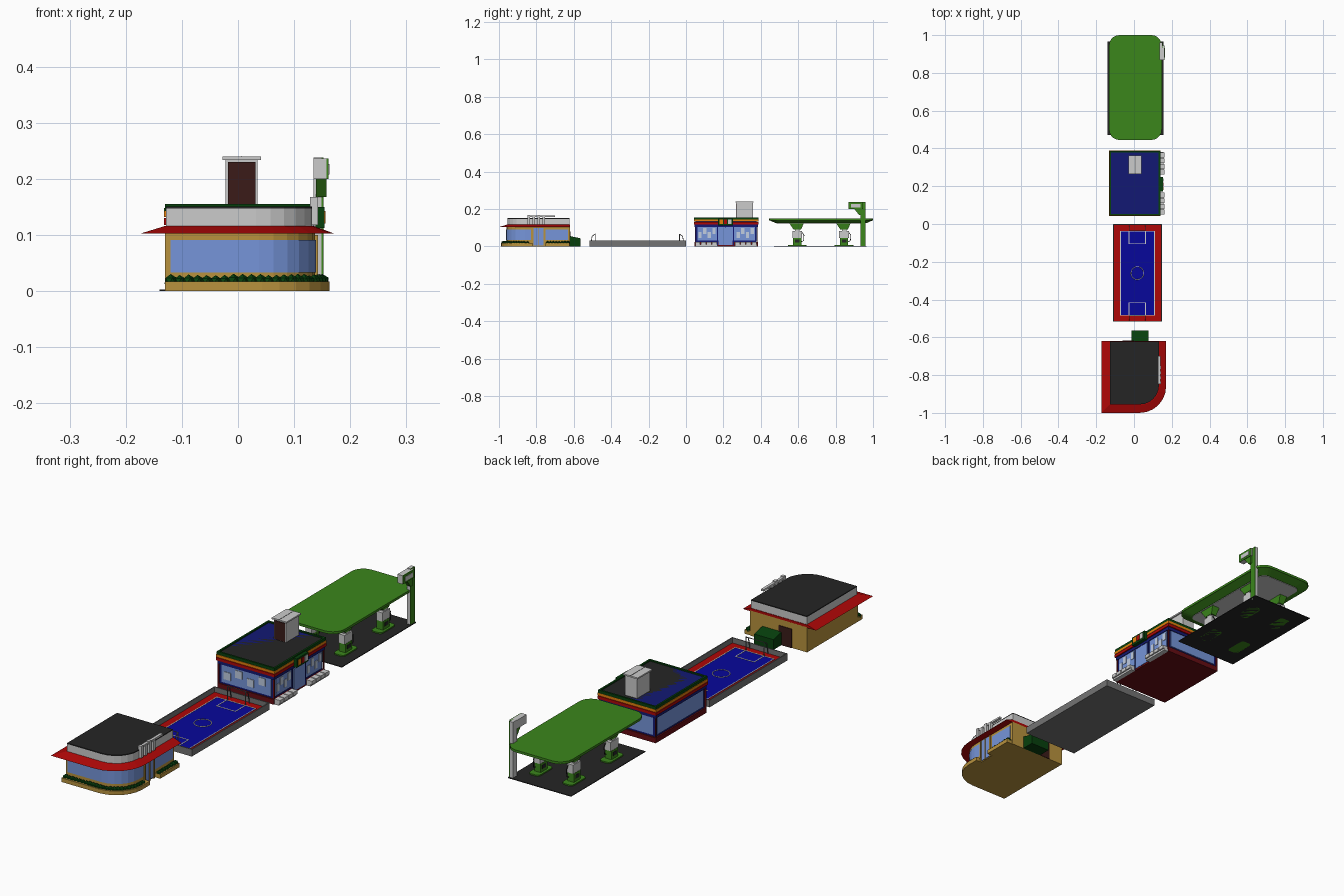
import bpy, bmesh, math, random
from mathutils import Matrix

if "Cube" in bpy.data.objects:
    bpy.data.objects.remove(bpy.data.objects["Cube"])
random.seed(4)

def mat(name, r, g, b):
    m = bpy.data.materials.new(name)
    m.diffuse_color = (r ** 2.2, g ** 2.2, b ** 2.2, 1)
    m.use_nodes = True
    m.node_tree.nodes["Principled BSDF"].inputs["Base Color"].default_value = m.diffuse_color
    return m

RED, BLUE = mat("red", .68, .06, .06), mat("court_blue", .06, .06, .6)
GLASS, TAN = mat("glass", .46, .58, .85), mat("tan", .72, .57, .25)
GREEN, DARK = mat("green", .24, .52, .13), mat("charcoal", .16, .16, .16)
DGREEN, BROWN = mat("dark_green", .06, .26, .08), mat("brown", .24, .13, .12)
ORANGE, MAROON = mat("orange", .9, .5, .08), mat("maroon", .4, .08, .1)
NAVY, STEEL = mat("navy", .1, .12, .45), mat("steel", .45, .45, .45)
POSTER = mat("poster", .75, .8, .88)

def finish(name, bm, m=None):
    bmesh.ops.recalc_face_normals(bm, faces=bm.faces)
    me = bpy.data.meshes.new(name)
    bm.to_mesh(me)
    bm.free()
    ob = bpy.data.objects.new(name, me)
    bpy.context.collection.objects.link(ob)
    if m:
        me.materials.append(m)
    return ob

def add_loft(bm, low, high, z0, z1):
    a = [bm.verts.new((x, y, z0)) for x, y in low]
    b = [bm.verts.new((x, y, z1)) for x, y in high]
    bm.faces.new(a)
    bm.faces.new(b)
    for i in range(len(a)):
        j = (i + 1) % len(a)
        bm.faces.new((a[i], a[j], b[j], b[i]))

def loft(name, low, high, z0, z1, m=None):
    bm = bmesh.new()
    add_loft(bm, low, high, z0, z1)
    return finish(name, bm, m)

def outline(x0, x1, y0, y1, radii=(0, 0, 0, 0), n=6):
    pts = []
    for i, (cx, cy, r) in enumerate(zip((x0, x1, x1, x0), (y0, y0, y1, y1), radii)):
        sx, sy = (1 if cx == x0 else -1), (1 if cy == y0 else -1)
        for k in range(n + 1 if r else 1):
            a = math.pi + i * math.pi / 2 + k * math.pi / 2 / n
            pts.append((cx + sx * r + r * math.cos(a), cy + sy * r + r * math.sin(a)) if r else (cx, cy))
    return pts

def box(name, x0, x1, y0, y1, z0, z1, m=None):
    o = outline(x0, x1, y0, y1)
    return loft(name, o, o, z0, z1, m)

def frame(name, x0, x1, y0, y1, t, z0, z1, m=None):
    bm = bmesh.new()
    for b in ((x0, x1, y0, y0 + t), (x0, x1, y1 - t, y1),
              (x0, x0 + t, y0 + t, y1 - t), (x1 - t, x1, y0 + t, y1 - t)):
        add_loft(bm, outline(*b), outline(*b), z0, z1)
    return finish(name, bm, m)

def pipes(name, lines, r, m=None):
    cu = bpy.data.curves.new(name, 'CURVE')
    cu.dimensions, cu.bevel_depth, cu.bevel_resolution = '3D', r, 1
    for line in lines:
        s = cu.splines.new('POLY')
        s.points.add(len(line) - 1)
        for p, c in zip(s.points, line):
            p.co = (*c, 1)
    ob = bpy.data.objects.new(name, cu)
    bpy.context.collection.objects.link(ob)
    if m:
        cu.materials.append(m)

# ---- Diner: one rounded front-right corner ----
def diner(x0, x1, y0, y1, r):
    return outline(x0, x1, y0, y1, (0, r, 0, 0))

wall = diner(-.13, .137, -.96, -.62, .10)
loft("diner_wall", wall, wall, 0, .106, TAN)
loft("diner_awning", diner(-.172, .17, -1, -.62, .14), diner(-.13, .135, -.957, -.62, .1), .103, .116, RED)
par = diner(-.128, .132, -.955, -.622, .1)
loft("diner_parapet", par, par, .116, .147)
loft("diner_roof", par, par, .147, .151, DARK)
bed = diner(-.13, .163, -.99, -.82, .12)
loft("front_planter", bed, bed, 0, .017, TAN)
box("side_planter", .13, .163, -.75, -.622, 0, .017, TAN)

# Wrapped corner window
path = [(-.12, -.962)] + diner(-.13, .139, -.962, -.62, .102)[1:8] + [(.139, -.828)]
bm = bmesh.new()
cols = [[bm.verts.new((x, y, z)) for z in (.033, .091)] for x, y in path]
for a, b in zip(cols, cols[1:]):
    bm.faces.new((a[0], b[0], b[1], a[1]))
finish("wrapped_window", bm, GLASS)
box("side_window", .136, .139, -.75, -.632, .033, .091, GLASS)
box("diner_door", .136, .14, -.815, -.762, .004, .098, GLASS)
for y in (-.82, -.79, -.76):
    box("diner_door_post", .136, .143, y - .002, y + .002, 0, .1, TAN)
box("back_door", -.06, 0, -.622, -.617, 0, .08, BROWN)

# Bushes in the planters
bm = bmesh.new()
rail = [(-.12, -.975)] + diner(-.13, .15, -.976, -.83, .11)[1:]
rail = rail[:9]
spots = [(.15, -.74 + .0155 * i) for i in range(8)]
for (ax, ay), (bx, by) in zip(rail, rail[1:]):
    n = max(1, round(math.hypot(bx - ax, by - ay) / .016))
    spots += [(ax + (bx - ax) * i / n, ay + (by - ay) * i / n) for i in range(n)]
for x, y in spots:
    r = random.uniform(.010, .013)
    bmesh.ops.create_icosphere(bm, subdivisions=1, radius=r, matrix=Matrix.Translation((x, y, .018)))
finish("bushes", bm, DGREEN)

# Roof sign made of plain bars, and waste bin
for i in range(4):
    box("roof_sign_bar", .128, .143, -.848 + i * .027, -.834 + i * .027, .118, .168 - .006 * (i % 2))
box("roof_sign_rail", .128, .14, -.848, -.70, .157, .165)
bin_ob = box("waste_bin", -.012, .078, -.62, -.565, 0, .055, DGREEN)
for v in bin_ob.data.vertices:
    if v.co.y > -.6 and v.co.z > 0:
        v.co.z = .043

# ---- Sports court ----
box("court_slab", -.11, .147, -.517, 0, 0, .006, STEEL)
frame("court_wall", -.11, .147, -.517, 0, .004, 0, .03, STEEL)
box("court_border", -.106, .143, -.513, -.004, .006, .008, RED)
box("court_floor", -.074, .111, -.485, -.036, .008, .009, BLUE)
frame("court_line", -.074, .111, -.485, -.036, .004, .009, .010)
frame("goal_area", -.028, .063, -.485, -.415, .004, .009, .010)
frame("goal_area", -.028, .063, -.106, -.036, .004, .009, .010)
pipes("centre_circle", [[(.018 + .034 * math.cos(k * math.pi / 16), -.26 + .034 * math.sin(k * math.pi / 16), .009)
                         for k in range(33)]], .0018)
for s in (-1, 1):
    f, b = -.26 + s * .225, -.26 + s * .25
    arch = [(-.025, f, .008), (-.025, f, .066), (.06, f, .066), (.06, f, .008)]
    stays = [[(x, f, .066), (x, (f + b) / 2 + s * .004, .055), (x, b, .008)] for x in (-.025, .06)]
    pipes("goal_frame", [arch] + stays, .0022, STEEL)

# ---- Shop ----
box("shop_base", -.128, .136, .046, .384, 0, .022, MAROON)
box("shop_body", -.122, .13, .052, .378, .022, .15, NAVY)
box("shop_glass_x", -.125, .133, .062, .368, .03, .104, GLASS)
box("shop_glass_y", -.112, .12, .049, .381, .03, .104, GLASS)
for name, e, z0, z1, m in (("blue_band", .002, .104, .117, NAVY), ("red_band", .006, .118, .13, RED),
                           ("orange_band", .006, .132, .143, ORANGE)):
    box(name, -.126 - e, .134 + e, .048 - e, .382 + e, z0, z1, m)
frame("shop_roof_rim", -.13, .139, .044, .387, .008, .143, .155, DGREEN)
box("shop_roof", -.124, .133, .05, .381, .145, .15, DARK)
for x in (-.127, .132):
    for y in (.048, .379):
        box("corner_post", x - .002, x + .004, y, y + .004, .02, .106, MAROON)
for y in (.168, .211, .254):
    box("shop_door_post", .13, .137, y - .003, y + .003, .005, .106, NAVY)
box("shop_door", .132, .1375, .175, .248, .008, .1, GLASS)
box("door_sign", .138, .154, .172, .25, .112, .15, DGREEN)
for i, m in enumerate((ORANGE, RED, None)):
    box("door_sign_panel", .154, .156, .18 + i * .022, .198 + i * .022, .12, .143, m)
for i in range(4):
    z = .045 + .02 * (i % 2)
    for y0 in (.066, .27):
        box("side_poster", .132, .135, y0 + i * .025, y0 + i * .025 + .018, z, z + .032, POSTER)
    x = -.1 + i * .054
    box("front_poster", x, x + .032, .047, .05, z, z + .032, POSTER)
for y0 in (.05, .262):
    box("bench_plinth", .134, .155, y0, y0 + .118, 0, .01)
    for i in range(4):
        box("bench_block", .136, .161, y0 + i * .03, y0 + i * .03 + .026, .008, .023)

# Rooftop unit
box("roof_unit", -.022, .035, .27, .357, .15, .234)
box("roof_unit_cap", -.028, .041, .264, .362, .234, .24)
box("roof_unit_panel", -.018, .031, .267, .27, .152, .23, BROWN)
box("roof_unit_seam", .005, .007, .264, .362, .24, .241, STEEL)

# ---- Fuel station ----
def canopy(d, r):
    return outline(-.132 + d, .147 - d, .445 + d, 1 - d, (r,) * 4, 5)

box("forecourt", -.14, .155, .47, .965, 0, .003, DARK)
loft("canopy_top", canopy(0, .055), canopy(0, .055), .138, .148, GREEN)
loft("canopy_taper", canopy(.035, .035), canopy(.004, .053), .124, .138, GREEN)
loft("canopy_ceiling", canopy(.04, .03), canopy(.04, .03), .122, .126)
for x in (-.07, .085):
    for y in (.595, .845):
        isl = outline(x - .025, x + .025, y - .05, y + .05, (.015,) * 4, 3)
        loft("pump_island", isl, isl, 0, .008, GREEN)
        box("pump_lower", x - .015, x + .015, y - .022, y + .022, .008, .045, GREEN)
        box("pump_screen", x - .016, x + .016, y - .012, y + .012, .02, .036, DARK)
        box("pump_upper", x - .014, x + .014, y - .026, y + .026, .045, .082)
        box("pump_column", x - .011, x + .011, y - .012, y + .012, .08, .124)
        loft("column_bracket", outline(x - .013, x + .013, y - .02, y + .02),
             outline(x - .018, x + .018, y - .042, y + .035), .09, .123, GREEN)
        pipes("pump_hose", [[(x + .01, y + .026, .075), (x + .01, y + .036, .06),
                             (x + .01, y + .034, .03), (x + .01, y + .022, .025)]], .002, DARK)

# Price pylon
box("pylon_pole", .135, .149, .932, .96, 0, .238)
box("pylon_face", .149, .152, .932, .96, 0, .238, GREEN)
box("pylon_head", .135, .158, .868, .945, .2, .236)
box("pylon_head_face", .158, .161, .868, .945, .2, .236, GREEN)
tri = outline(.139, .158, .9, .94)
loft("pylon_wedge", outline(.139, .158, .925, .94), tri, .168, .2, GREEN)
box("pylon_panel", .161, .163, .882, .932, .208, .226)
